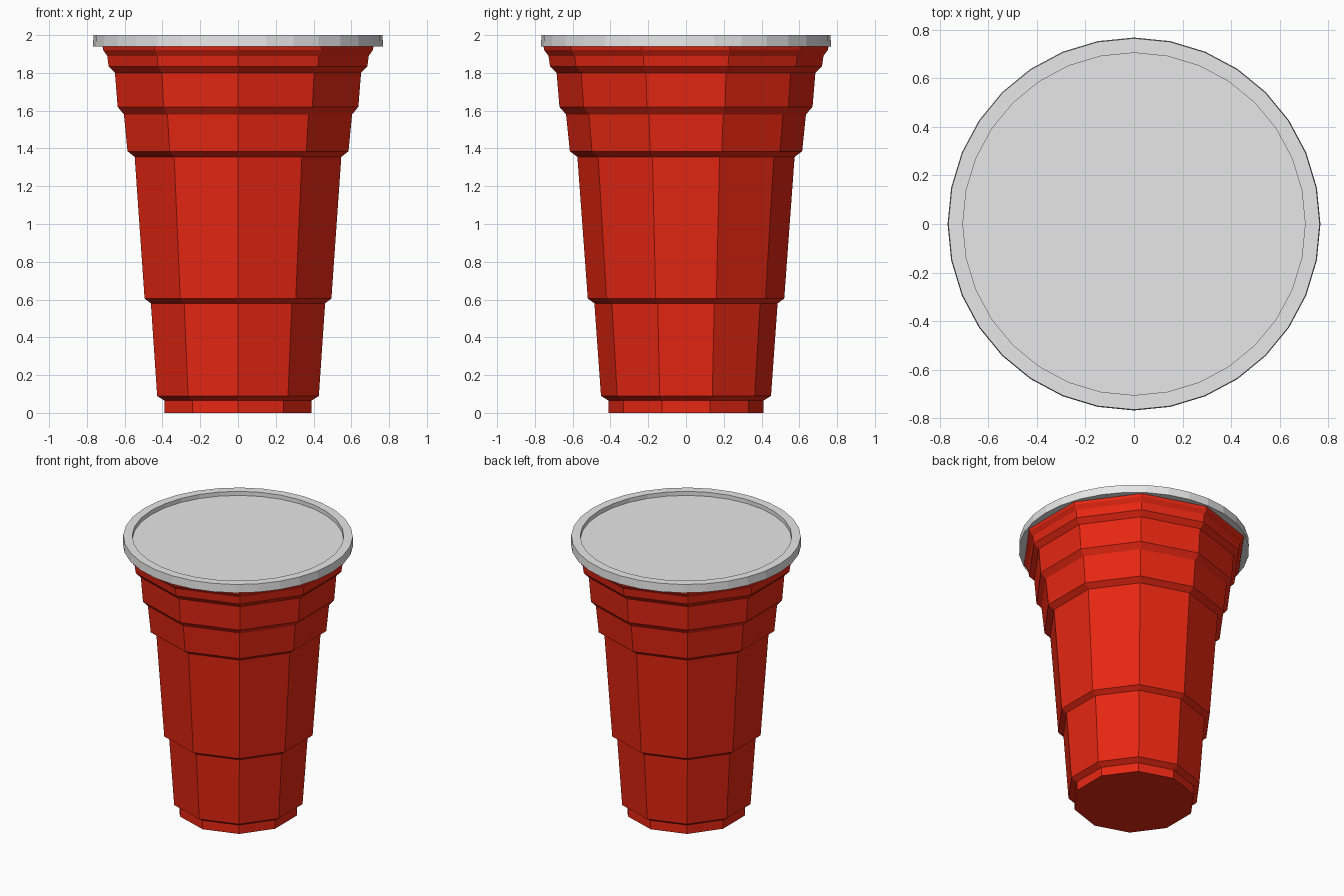
import bpy
import bmesh
from math import cos, sin, pi, tau

if "Cube" in bpy.data.objects:
    bpy.data.objects.remove(bpy.data.objects["Cube"])


def material(name, colour):
    mat = bpy.data.materials.new(name)
    mat.use_nodes = True
    mat.diffuse_color = colour
    mat.node_tree.nodes["Principled BSDF"].inputs["Base Color"].default_value = colour
    return mat


def lathe(name, profile, sides, mat):
    """Closed faceted solid from (radius, height) rings, first vertex on +y."""
    bm = bmesh.new()
    rings = []
    for r, z in profile:
        angles = [pi / 2 + tau * i / sides for i in range(sides)]
        rings.append([bm.verts.new((r * cos(a), r * sin(a), z)) for a in angles])
    for low, high in zip(rings, rings[1:]):
        for i in range(sides):
            j = (i + 1) % sides
            bm.faces.new((low[i], low[j], high[j], high[i]))
    bm.faces.new(rings[0][::-1])
    bm.faces.new(rings[-1])
    bmesh.ops.recalc_face_normals(bm, faces=bm.faces)
    mesh = bpy.data.meshes.new(name)
    bm.to_mesh(mesh)
    bm.free()
    mesh.materials.append(mat)
    obj = bpy.data.objects.new(name, mesh)
    bpy.context.collection.objects.link(obj)
    return obj


red = material("red plastic", (0.8, 0.02, 0.006, 1))
grey = material("pale grey", (0.8, 0.8, 0.8, 1))

# Ten-sided cup with stepped walls
cup_profile = [
    (0.41, 0), (0.41, 0.065), (0.45, 0.09),
    (0.485, 0.58), (0.52, 0.605),
    (0.575, 1.355), (0.615, 1.385),
    (0.635, 1.58), (0.67, 1.62),
    (0.685, 1.80), (0.72, 1.835),
    (0.728, 1.89), (0.75, 1.92), (0.757, 1.955),
]
lathe("cup_body", cup_profile, 10, red)

# Round lid with a shallow recess inside its raised rim
lid_profile = [(0.768, 1.94), (0.765, 2.0), (0.705, 2.0), (0.705, 1.97)]
lathe("lid", lid_profile, 32, grey)
